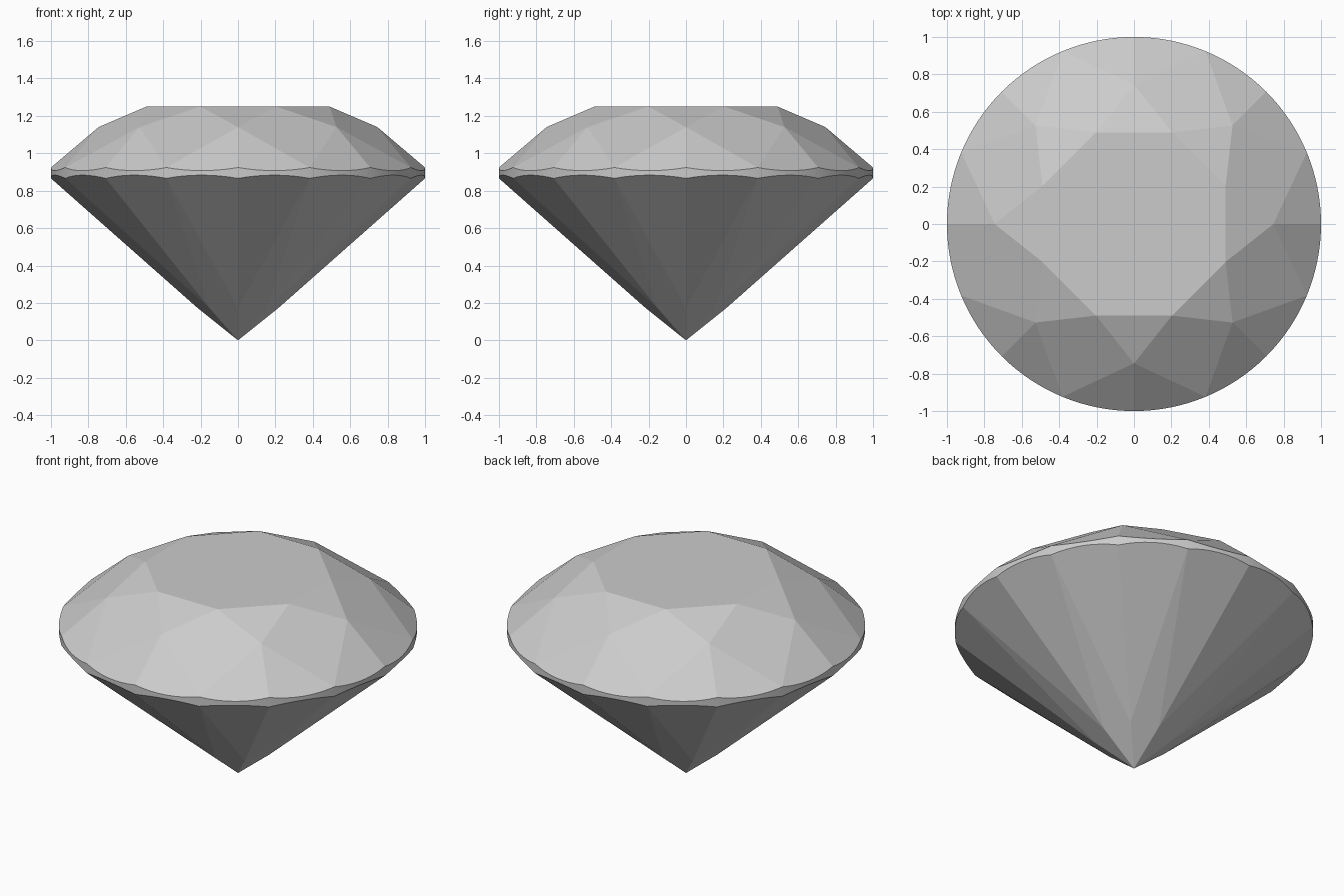
import bpy, bmesh
from math import sin, cos, radians

if "Cube" in bpy.data.objects:
    bpy.data.objects.remove(bpy.data.objects["Cube"])

# Proportions of the cut stone
TABLE_R, TABLE_Z = 0.53, 1.25
STAR_R = 0.745
CROWN_Z, PAV_Z = 0.924, 0.866      # girdle heights at the facet corners
RIDGE_R = 0.215                    # where lower halves meet the pavilion mains
SEG = 8                            # girdle segments per half facet
N = 16 * SEG
C22, C11 = cos(radians(22.5)), cos(radians(11.25))

# Facet slopes keep every facet planar
bezel_slope = (TABLE_Z - CROWN_Z) / (1 - TABLE_R)
star_z = TABLE_Z - bezel_slope * (STAR_R * C22 - TABLE_R)
upper_slope = (star_z - CROWN_Z) / (C11 * (1 - STAR_R))
ridge_z = PAV_Z * C22 * RIDGE_R
lower_slope = (PAV_Z - ridge_z) / (C11 * (1 - RIDGE_R))

bm = bmesh.new()


def vert(r, deg, z):
    return bm.verts.new((r * cos(radians(deg)), r * sin(radians(deg)), z))


# Scalloped girdle edges: each half facet plane cuts the round girdle
top, bottom = [], []
for j in range(N):
    deg = j * 360 / N
    bulge = cos(radians(deg % 22.5 - 11.25)) - C11
    top.append(vert(1, deg, CROWN_Z - upper_slope * bulge))
    bottom.append(vert(1, deg, PAV_Z + lower_slope * bulge))

table = [vert(TABLE_R, 45 * i + 22.5, TABLE_Z) for i in range(8)]
star = [vert(STAR_R, 45 * i, star_z) for i in range(8)]
ridge = [vert(RIDGE_R, 45 * i, ridge_z) for i in range(8)]
culet = vert(0, 0, 0)

bm.faces.new(table)
for i in range(8):
    n = (i + 1) % 8
    start = 2 * SEG * i
    mid = start + SEG
    first = range(start, mid + 1)
    second = range(mid, mid + SEG + 1)
    # Crown: star facet, bezel kite, two upper halves
    bm.faces.new((star[i], table[i], table[i - 1]))
    bm.faces.new((table[i], star[i], top[mid], star[n]))
    bm.faces.new([star[i]] + [top[j % N] for j in first])
    bm.faces.new([star[n]] + [top[j % N] for j in second])
    # Pavilion: main kite, two lower halves
    bm.faces.new((culet, ridge[n], bottom[mid], ridge[i]))
    bm.faces.new([ridge[i]] + [bottom[j % N] for j in reversed(first)])
    bm.faces.new([ridge[n]] + [bottom[j % N] for j in reversed(second)])

# Smooth round girdle band between the flat facets
for j in range(N):
    k = (j + 1) % N
    bm.faces.new((bottom[j], bottom[k], top[k], top[j])).smooth = True

bmesh.ops.recalc_face_normals(bm, faces=bm.faces[:])
mesh = bpy.data.meshes.new("round_cut_gem")
bm.to_mesh(mesh)
bm.free()
bpy.context.collection.objects.link(bpy.data.objects.new("round_cut_gem", mesh))
